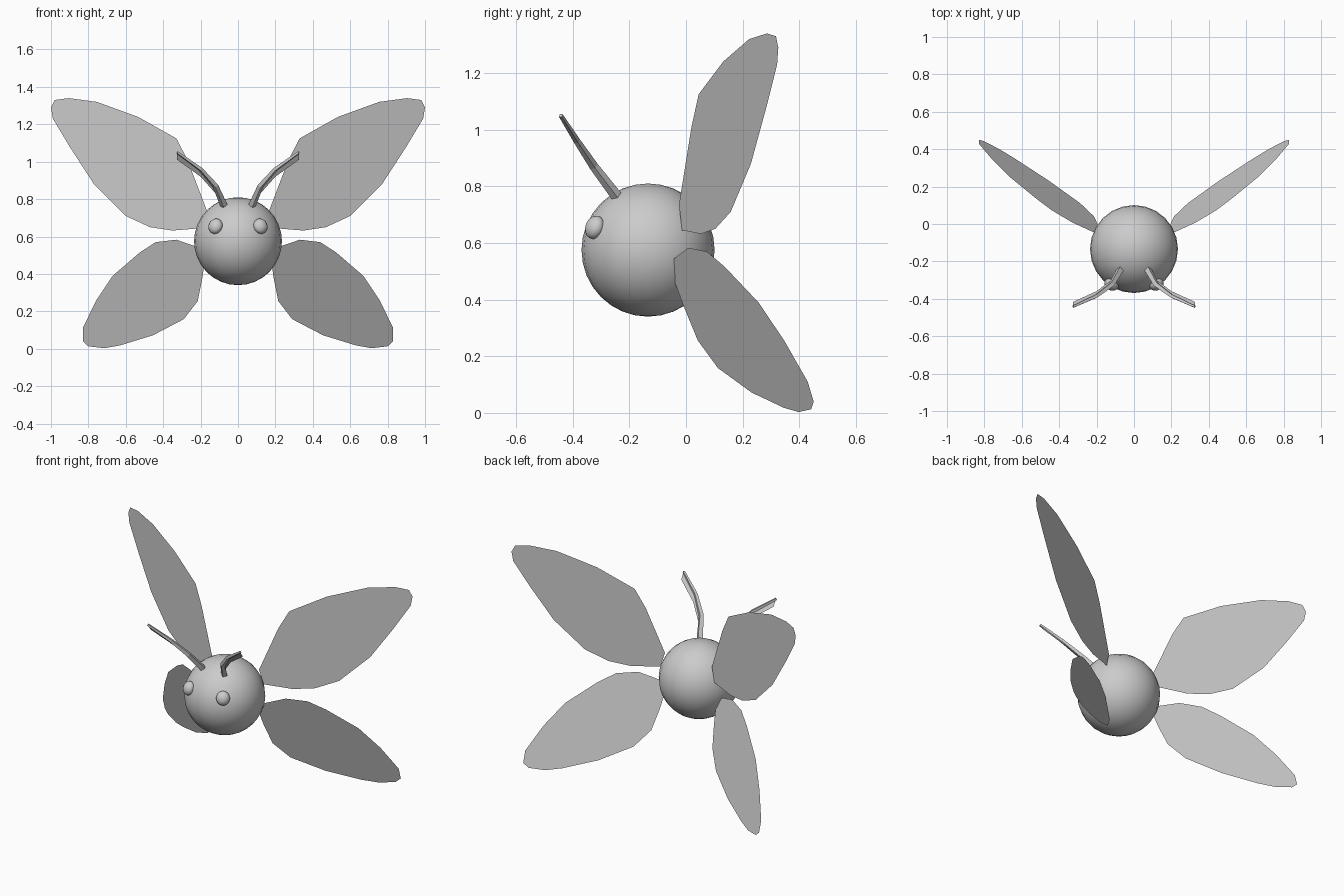
import bpy
import bmesh
from mathutils import Vector

cube = bpy.data.objects.get("Cube")
if cube:
    bpy.data.objects.remove(cube, do_unlink=True)

grey = bpy.data.materials.new("plain grey")
grey.use_nodes = True
grey.diffuse_color = (0.6, 0.6, 0.6, 1)
grey.node_tree.nodes["Principled BSDF"].inputs["Base Color"].default_value = (0.6, 0.6, 0.6, 1)


def ball(name, centre, scale, segments, rings, tilt=(0, 0, 0)):
    bpy.ops.mesh.primitive_uv_sphere_add(segments=segments, ring_count=rings, radius=1,
                                         location=centre, rotation=tilt)
    obj = bpy.context.object
    obj.name = name
    obj.scale = scale
    obj.data.materials.append(grey)
    bpy.ops.object.shade_smooth()
    return obj


def mesh_object(name, bm):
    mesh = bpy.data.meshes.new(name)
    bm.to_mesh(mesh)
    bm.free()
    mesh.materials.append(grey)
    obj = bpy.data.objects.new(name, mesh)
    bpy.context.collection.objects.link(obj)
    return obj


def wing(name, side, outline, plane):
    """Flat sheet: outline in x and z, laid on the plane y = a + b*x + c*z."""
    a, b, c = plane
    bm = bmesh.new()
    verts = [bm.verts.new((side * x, a + b * x + c * z, z)) for x, z in outline]
    bm.faces.new(verts if side < 0 else verts[::-1])
    return mesh_object(name, bm)


def antenna(name, side, path, radii, drop):
    """Tapered square stalk with a flat fin under its outer half."""
    bm = bmesh.new()
    pts = [Vector((side * x, y, z)) for x, y, z in path]
    rings = []
    for i, p in enumerate(pts):
        along = (pts[min(i + 1, len(pts) - 1)] - pts[max(i - 1, 0)]).normalized()
        u = along.cross(Vector((0, 0.8, 0.6))).normalized()
        v = along.cross(u)
        rings.append([bm.verts.new(p + d * radii[i]) for d in (u, v, -u, -v)])
    for low, high in zip(rings, rings[1:]):
        for k in range(4):
            n = (k + 1) % 4
            bm.faces.new((low[k], low[n], high[n], high[k]))
    bm.faces.new(rings[0][::-1])
    bm.faces.new(rings[-1])
    # Fin
    top = [bm.verts.new(p) for p in pts[1:]]
    bottom = [bm.verts.new(p + Vector(drop)) for p in pts[1:]]
    for k in range(len(top) - 1):
        bm.faces.new((top[k], top[k + 1], bottom[k + 1], bottom[k]))
    bmesh.ops.recalc_face_normals(bm, faces=bm.faces)
    return mesh_object(name, bm)


# Body
ball("body", (0, -0.134, 0.575), (0.235, 0.235, 0.235), 24, 16)

upper = [(1.0, 1.29), (0.98, 1.33), (0.905, 1.34), (0.755, 1.32), (0.535, 1.24),
         (0.33, 1.125), (0.27, 1.01), (0.165, 0.735), (0.19, 0.645), (0.35, 0.632),
         (0.47, 0.65), (0.6, 0.71), (0.77, 0.88), (0.9, 1.08), (0.99, 1.23)]
lower = [(0.22, 0.545), (0.33, 0.583), (0.44, 0.57), (0.525, 0.515), (0.67, 0.39),
         (0.76, 0.255), (0.83, 0.11), (0.83, 0.04), (0.8, 0.013), (0.715, 0.003),
         (0.63, 0.018), (0.455, 0.072), (0.29, 0.158), (0.215, 0.255), (0.19, 0.38),
         (0.18, 0.46)]
stalk = [(0.075, -0.245, 0.765), (0.12, -0.325, 0.87), (0.2, -0.385, 0.96),
         (0.325, -0.442, 1.05)]

# Paired parts
for side, label in ((1, "left"), (-1, "right")):
    wing("upper_wing_" + label, side, upper, (-0.094, 0.42, 0))
    wing("lower_wing_" + label, side, lower[::-1], (-0.002, 0.56, -0.3))
    antenna("antenna_" + label, side, stalk, (0.02, 0.016, 0.012, 0.008),
            (0, 0.026, -0.04))
    ball("eye_" + label, (side * 0.12, -0.322, 0.655), (0.04, 0.032, 0.042), 16, 10,
         (-0.35, 0, side * 0.5))
